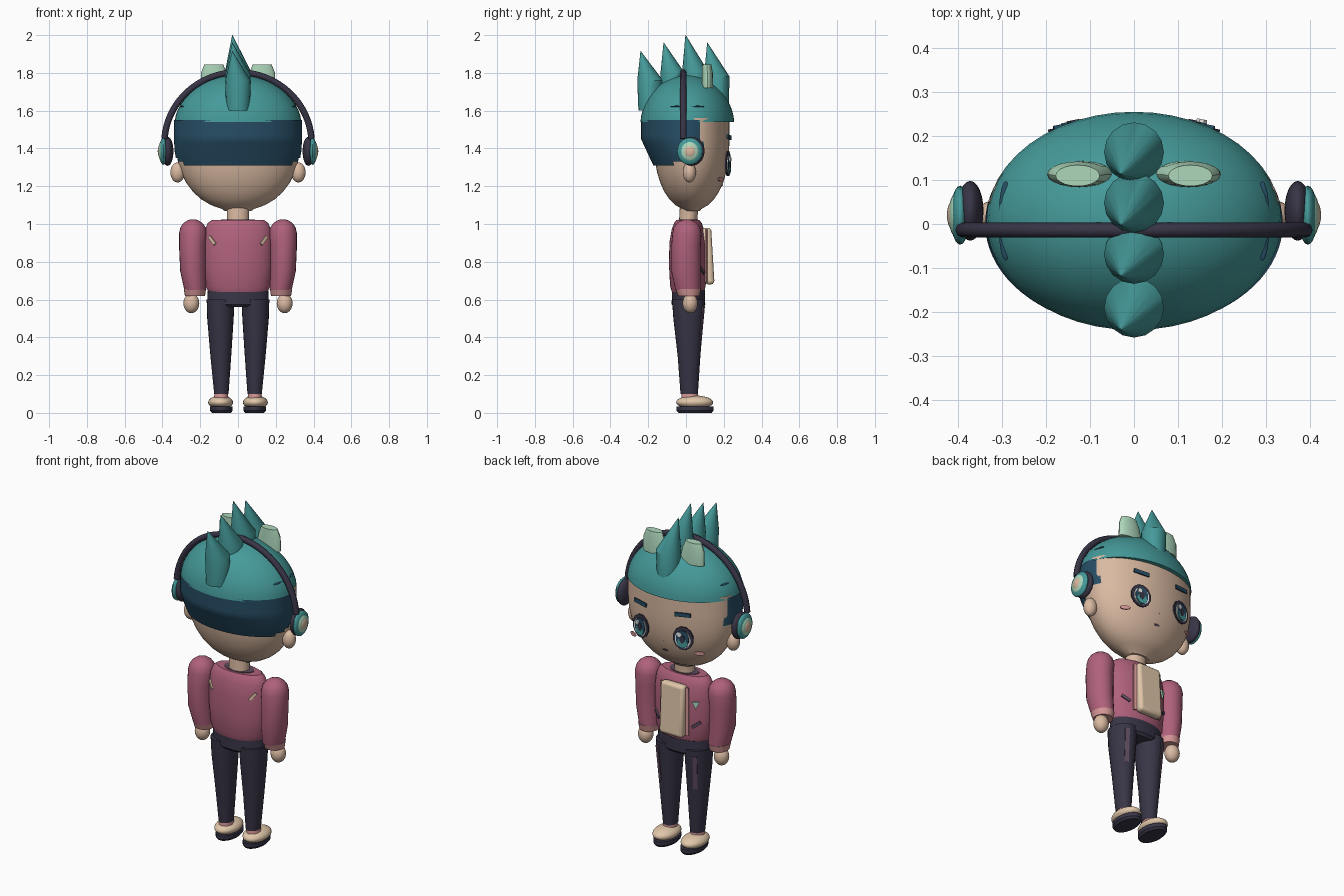
import bpy, bmesh, math
from mathutils import Matrix, Euler

if "Cube" in bpy.data.objects:
    bpy.data.objects.remove(bpy.data.objects["Cube"])

COLORS = {
    "teal": (0.06, 0.32, 0.32), "navy": (0.02, 0.075, 0.13), "skin": (0.70, 0.49, 0.36),
    "rose": (0.43, 0.12, 0.20), "charcoal": (0.040, 0.035, 0.062), "mint": (0.42, 0.68, 0.50),
    "light_pink": (0.66, 0.30, 0.30), "cream": (0.75, 0.57, 0.40), "plum": (0.11, 0.07, 0.11),
    "white": (0.85, 0.85, 0.85),
}
MATS = {}
for n, c in COLORS.items():
    MATS[n] = bpy.data.materials.new(n)
    MATS[n].diffuse_color = (*c, 1)


def finish(name, bm, mat):
    me = bpy.data.meshes.new(name)
    bm.to_mesh(me)
    bm.free()
    me.materials.append(MATS[mat])
    ob = bpy.data.objects.new(name, me)
    bpy.context.collection.objects.link(ob)
    return ob


def loft(name, rings, mat, seg=32, keep=None):
    """Stack elliptical rings (z, cx, cy, rx, ry); keep() optionally trims faces."""
    bm = bmesh.new()
    rows = []
    for z, cx, cy, rx, ry in rings:
        rows.append([bm.verts.new((cx + rx * math.cos(2 * math.pi * i / seg),
                                   cy + ry * math.sin(2 * math.pi * i / seg), z)) for i in range(seg)])
    for a, b in zip(rows, rows[1:]):
        for i in range(seg):
            j = (i + 1) % seg
            bm.faces.new((a[i], a[j], b[j], b[i]))
    if keep:
        drop = [f for f in bm.faces if not keep(f.calc_center_median())]
        bmesh.ops.delete(bm, geom=drop, context='FACES')
    else:
        bm.faces.new(rows[0][::-1])
        bm.faces.new(rows[-1])
    return finish(name, bm, mat)


def ball(name, loc, radii, mat):
    bm = bmesh.new()
    bmesh.ops.create_uvsphere(bm, u_segments=24, v_segments=14, radius=1)
    bm.transform(Matrix.Translation(loc) @ Matrix.Diagonal((*radii, 1)))
    return finish(name, bm, mat)


def plate(name, loc, half, mat, sides=4, rot=(0, 0, 0), thick=0.008):
    """Thin polygon plate facing along y; half = half width and half height."""
    bm = bmesh.new()
    bmesh.ops.create_cone(bm, cap_ends=True, segments=sides, radius1=1, radius2=1, depth=1)
    bm.transform(Matrix.Rotation(math.pi / sides, 4, 'Z'))
    grow = 1 / math.cos(math.pi / sides)
    size = Matrix.Diagonal((half[0] * grow, half[1] * grow, thick, 1))
    turn = Euler(rot).to_matrix().to_4x4() @ Matrix.Rotation(math.pi / 2, 4, 'X')
    bm.transform(Matrix.Translation(loc) @ turn @ size)
    return finish(name, bm, mat)


# Head and jaw
def head_k(z):
    t = max(0, (1.45 - z) / 0.38)
    return max(0.04, 1 - t ** 2.3) ** 0.476


zs = [1.07, 1.08, 1.10, 1.13, 1.17, 1.22, 1.27, 1.32, 1.38, 1.45, 1.56]
loft("head", [(z, 0, 0.03, 0.33 * head_k(z), 0.2 * head_k(z)) for z in zs], "skin", 48)

# Hair at the back and the temples
hair_rings = []
for i in range(13):
    z = 1.31 + 0.24 * i / 12
    t = min(1, (z - 1.31) / 0.14)
    hair_rings.append((z, 0, 0.03 * (1 - t), 0.338 * head_k(z), 0.203 + 0.035 * t))
loft("back_hair", hair_rings, "navy", 80,
     keep=lambda c: c.y < min(0.10, -0.09 + (c.z - 1.31) * 2))

# Cap dome
cap = []
for i in range(13):
    t = math.sin(math.pi / 2 * i / 12)
    k = max(0.0004, 1 - t ** 1.75) ** 0.5
    cap.append((1.54 + 0.25 * t, 0, 0.007, 0.335 * k, 0.248 * k))
loft("cap", cap, "teal", 48)

# Row of crest spikes: round post with a leaning point
for i, (y, tip, base, shoulder) in enumerate([(-0.19, 1.915, 1.60, 1.76), (-0.068, 1.96, 1.70, 1.79),
                                              (0.048, 2.0, 1.70, 1.81), (0.163, 1.96, 1.60, 1.78)]):
    loft(f"crest_spike_{i}", [(base, 0, y, 0.062, 0.062), (shoulder, 0, y, 0.068, 0.068),
                              (tip, -0.03, y - 0.05, 0.001, 0.001)], "teal", 16)

for s in (-1, 1):
    side = "left" if s < 0 else "right"
    # Cap ears and hair slivers
    loft(f"cap_ear_{side}", [(1.72, s * 0.12, 0.113, 0.078, 0.03), (1.80, s * 0.128, 0.113, 0.068, 0.029),
                             (1.845, s * 0.128, 0.11, 0.05, 0.024)], "mint", 20)
    ball(f"hair_sliver_{side}", (s * 0.292, 0.007, 1.622), (0.016, 0.09, 0.006), "navy")
    # Ears and headphone cups
    ball(f"ear_{side}", (s * 0.32, 0.018, 1.273), (0.038, 0.035, 0.053), "skin")
    ball(f"headphone_pad_{side}", (s * 0.372, 0.03, 1.385), (0.03, 0.068, 0.077), "charcoal")
    ball(f"headphone_cup_{side}", (s * 0.395, 0.02, 1.385), (0.022, 0.067, 0.072), "teal")
    ball(f"headphone_ring_{side}", (s * 0.402, 0.02, 1.385), (0.02, 0.051, 0.055), "mint")
    ball(f"headphone_button_{side}", (s * 0.41, 0.02, 1.385), (0.015, 0.034, 0.036), "skin")

    # Eye layers, brow and blush
    x = s * 0.138
    tilt = -s * 0.2
    plate(f"eye_outline_{side}", (x, 0.222, 1.32), (0.058, 0.066), "charcoal", 12, (0, 0, tilt))
    plate(f"eye_white_{side}", (x, 0.226, 1.315), (0.045, 0.049), "white", 12, (0, 0, tilt))
    plate(f"iris_{side}", (x, 0.228, 1.317), (0.037, 0.050), "navy", 12, (0, 0, tilt))
    plate(f"iris_glow_{side}", (x, 0.230, 1.297), (0.028, 0.026), "teal", 12, (0, 0, tilt))
    plate(f"pupil_{side}", (x, 0.232, 1.318), (0.014, 0.022), "charcoal", 10, (0, 0, tilt))
    plate(f"eye_shine_{side}", (x + 0.016, 0.234, 1.342), (0.012, 0.013), "white", 8, (0, 0, tilt))
    plate(f"brow_{side}", (x, 0.228, 1.46), (0.046, 0.011), "navy", 4, (0, -s * 0.08, tilt))
    plate(f"blush_{side}", (s * 0.215, 0.182, 1.237), (0.028, 0.011), "light_pink", 12, (0, 0, -s * 0.5))

    # Arm, cuff and hand
    arm = [(0.65, 0.226, 0.01, 0.058, 0.066), (0.75, 0.238, 0.0, 0.068, 0.078), (0.88, 0.241, 0.0, 0.071, 0.078)]
    for a in (0, 25, 45, 62, 76, 86):
        c, h = math.cos(math.radians(a)), math.sin(math.radians(a))
        arm.append((0.95 + 0.075 * h, 0.238, 0.005, 0.074 * c, 0.077 * c))
    loft(f"sleeve_{side}", [(z, s * cx, cy, rx, ry) for z, cx, cy, rx, ry in arm], "rose", 24)
    loft(f"cuff_{side}", [(0.618, s * 0.228, 0.015, 0.053, 0.056), (0.655, s * 0.228, 0.012, 0.059, 0.067)],
         "light_pink", 24)
    ball(f"hand_{side}", (s * 0.247, 0.022, 0.58), (0.042, 0.04, 0.052), "skin")

    # Leg, sock and shoe
    loft(f"trouser_leg_{side}", [(0.10, s * 0.088, 0.017, 0.038, 0.046), (0.30, s * 0.091, 0.016, 0.055, 0.06),
                                 (0.50, s * 0.093, 0.013, 0.070, 0.08), (0.60, s * 0.092, 0.013, 0.074, 0.087)],
         "charcoal", 24)
    plate(f"trouser_stripe_{side}", (s * 0.118, 0.083, 0.47), (0.012, 0.10), "plum", 4, (-0.10, 0, -s * 0.4))
    loft(f"sock_{side}", [(0.07, s * 0.09, 0.02, 0.04, 0.046), (0.112, s * 0.088, 0.02, 0.034, 0.042)],
         "light_pink", 20)
    ball(f"shoe_{side}", (s * 0.092, 0.046, 0.056), (0.066, 0.098, 0.036), "cream")
    loft(f"sole_{side}", [(0, s * 0.088, 0.048, 0.05, 0.088), (0.012, s * 0.088, 0.048, 0.06, 0.098),
                          (0.034, s * 0.088, 0.048, 0.06, 0.098)], "charcoal", 28)

    # Jacket trim: opening edge, pocket slit, shoulder fleck on the back
    plate(f"jacket_edge_{side}", (s * 0.083, 0.108, 0.83), (0.009, 0.14), "light_pink", 4, (0, 0, -s * 0.3))
    plate(f"pocket_{side}", (s * 0.128, 0.086, 0.755), (0.028, 0.008), "plum", 4, (0, -s * 0.6, -s * 0.55))
    plate(f"shoulder_fleck_{side}", (s * 0.137, -0.058, 0.913), (0.027, 0.008), "cream", 4,
          (0, -s * 0.85, s * 0.55))

# Nose and mouth
plate("nose", (0, 0.209, 1.27), (0.005, 0.006), "light_pink", 8)
plate("mouth", (0, 0.190, 1.205), (0.016, 0.006), "plum", 8, (-0.5, 0, 0))

# Headphone band swept along an arch
cu = bpy.data.curves.new("headband", 'CURVE')
cu.dimensions = '3D'
cu.bevel_depth = 0.017
cu.bevel_resolution = 2
cu.use_fill_caps = True
sp = cu.splines.new('POLY')
sp.points.add(36)
for i, p in enumerate(sp.points):
    a = math.radians(4 + 172 * i / 36)
    p.co = (0.39 * math.cos(a), -0.014, 1.425 + 0.378 * math.sin(a), 1)
cu.materials.append(MATS["charcoal"])
bpy.context.collection.objects.link(bpy.data.objects.new("headband", cu))

# Neck, jacket body, collar opening and trouser waist
loft("neck", [(0.98, 0, 0.012, 0.062, 0.05), (1.03, 0, 0.012, 0.058, 0.048), (1.10, 0, 0.018, 0.06, 0.05)], "skin", 24)
loft("jacket", [(0.64, 0, 0.01, 0.155, 0.085), (0.67, 0, 0.01, 0.172, 0.094), (0.78, 0, 0.01, 0.182, 0.1),
                (0.90, 0, 0.01, 0.183, 0.098), (0.97, 0, 0.01, 0.175, 0.086), (1.005, 0, 0.01, 0.16, 0.073),
                (1.02, 0, 0.01, 0.14, 0.062)], "rose", 40)
loft("collar_opening", [(1.018, 0, 0.012, 0.09, 0.052), (1.023, 0, 0.012, 0.09, 0.052)], "plum", 28)
loft("trouser_waist", [(0.56, 0, 0.013, 0.12, 0.075), (0.575, 0, 0.013, 0.163, 0.089),
                       (0.65, 0, 0.013, 0.16, 0.087)], "charcoal", 36)

# Shirt panel and jacket badge
panel = plate("shirt_panel", (0, 0.117, 0.83), (0.076, 0.15), "cream", 4, (0.06, 0, 0), 0.05)
bev = panel.modifiers.new("round", 'BEVEL')
bev.width = 0.018
bev.segments = 3
plate("badge", (-0.125, 0.088, 0.875), (0.012, 0.014), "mint", 3, (0, 0, 0.5))

# Smooth rounded parts, keep hard edges
meshes = [o for o in bpy.context.scene.objects if o.type == 'MESH']
for o in meshes:
    o.select_set(True)
bpy.context.view_layer.objects.active = meshes[0]
bpy.ops.object.shade_smooth_by_angle(angle=math.radians(35))

for m in bpy.data.materials:
    if m.users and not m.is_grease_pencil:
        m.use_nodes = True
        m.node_tree.nodes["Principled BSDF"].inputs["Base Color"].default_value = m.diffuse_color
